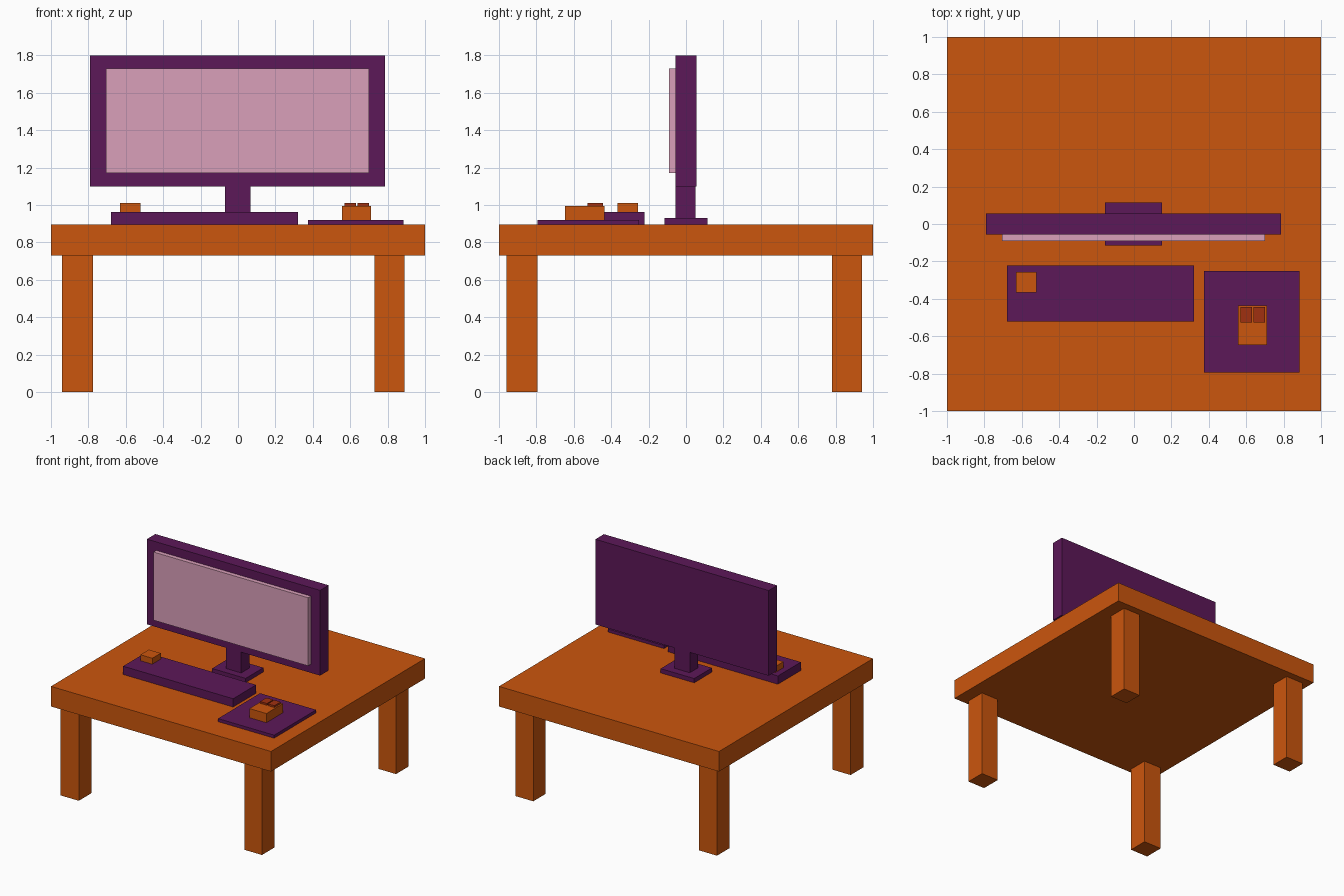
import bpy

if "Cube" in bpy.data.objects:
    bpy.data.objects.remove(bpy.data.objects["Cube"])


def material(name, rgb):
    m = bpy.data.materials.new(name)
    m.diffuse_color = (*rgb, 1)
    m.use_nodes = True
    m.node_tree.nodes["Principled BSDF"].inputs["Base Color"].default_value = m.diffuse_color
    return m


ORANGE = material("orange", (0.60, 0.093, 0.004))
PURPLE = material("purple", (0.107, 0.009, 0.098))
PINK = material("pink", (0.70, 0.35, 0.49))
RED = material("dark_red", (0.35, 0.03, 0.005))


def box(name, x, y, z, mat):
    """Box spanning the (min, max) ranges on each axis."""
    spans = (x, y, z)
    bpy.ops.mesh.primitive_cube_add(size=1, location=[(a + b) / 2 for a, b in spans])
    ob = bpy.context.object
    ob.name = name
    ob.scale = [b - a for a, b in spans]
    bpy.ops.object.transform_apply(location=False, rotation=False, scale=True)
    ob.data.materials.append(mat)
    return ob


TOP = 0.895    # height of the desk surface
UNDER = 0.73   # underside of the desk

# Desk
box("table_top", (-1, 1), (-1, 1), (UNDER, TOP), ORANGE)
for side, x in (("left", (-0.94, -0.775)), ("right", (0.73, 0.89))):
    for end, y in (("front", (-0.96, -0.795)), ("back", (0.78, 0.94))):
        box(f"{end}_{side}_leg", x, y, (0, UNDER), ORANGE)

# Monitor
box("monitor_base", (-0.155, 0.15), (-0.115, 0.115), (TOP, 0.93), PURPLE)
box("monitor_neck", (-0.07, 0.068), (-0.055, 0.05), (0.93, 1.10), PURPLE)
box("monitor_body", (-0.79, 0.785), (-0.055, 0.055), (1.10, 1.80), PURPLE)
box("screen", (-0.705, 0.70), (-0.09, -0.055), (1.17, 1.73), PINK)

# Keyboard with its single key
box("keyboard", (-0.68, 0.32), (-0.52, -0.222), (TOP, 0.963), PURPLE)
box("key", (-0.63, -0.522), (-0.367, -0.257), (0.963, 1.012), ORANGE)

# Mouse on its mat
box("mouse_mat", (0.375, 0.885), (-0.795, -0.25), (TOP, 0.92), PURPLE)
box("mouse", (0.557, 0.712), (-0.648, -0.435), (0.92, 0.995), ORANGE)
for side, x in (("left", (0.57, 0.632)), ("right", (0.64, 0.70))):
    box(f"{side}_mouse_button", x, (-0.527, -0.445), (0.995, 1.01), RED)
